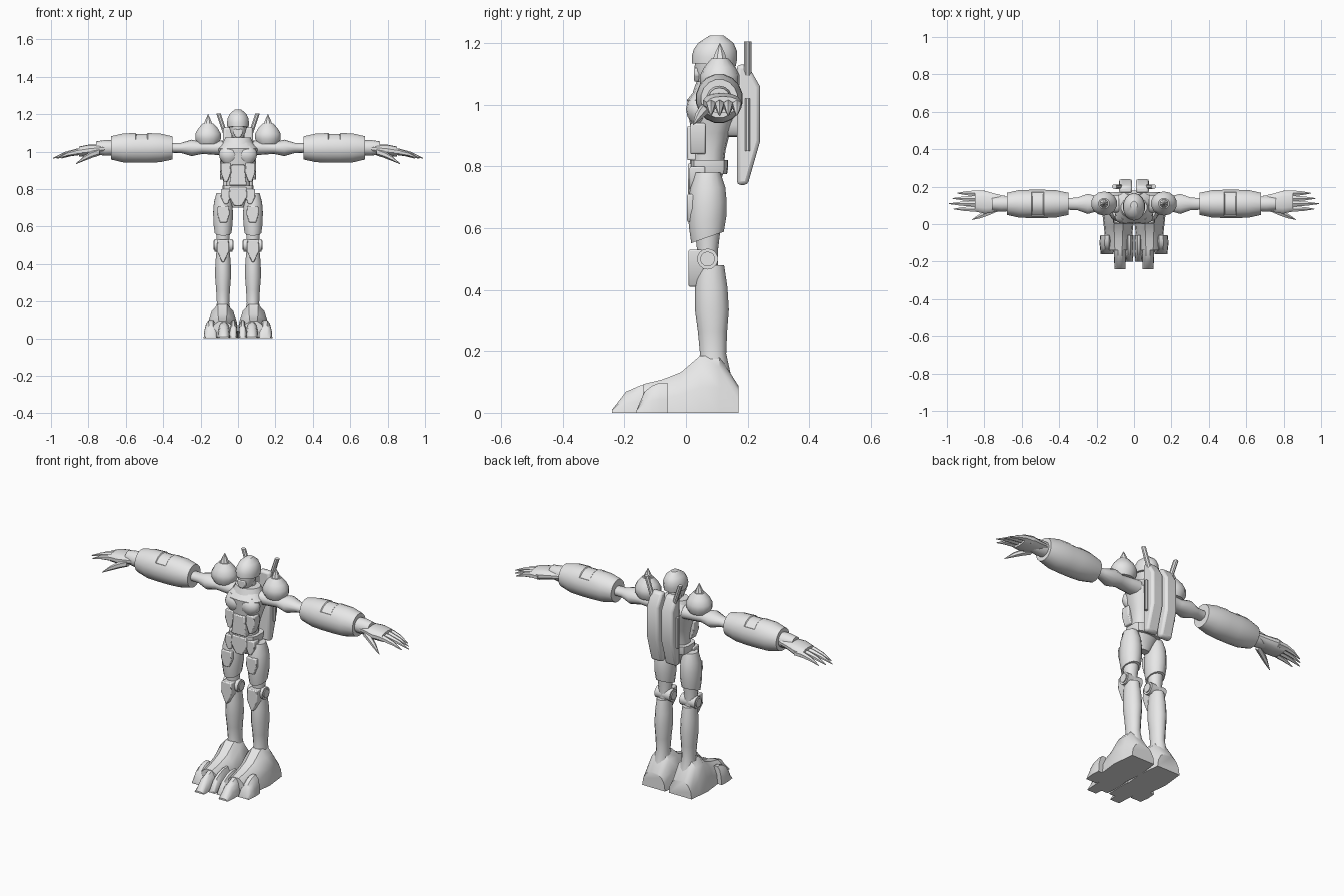
import bpy
import bmesh
import math
from mathutils import Vector

cube = bpy.data.objects.get("Cube")
if cube:
    bpy.data.objects.remove(cube)

grey = bpy.data.materials.new("light_grey")
grey.use_nodes = True
grey.diffuse_color = (.8, .8, .8, 1)
grey.node_tree.nodes["Principled BSDF"].inputs["Base Color"].default_value = grey.diffuse_color


def shade(part):
    bpy.ops.object.select_all(action="DESELECT")
    part.select_set(True)
    bpy.context.view_layer.objects.active = part
    bpy.ops.object.shade_smooth_by_angle(angle=math.radians(35))


def skin(name, rings, paired, bevel=0):
    """Bridge rings of points, close both ends and mirror paired parts."""
    bm = bmesh.new()
    rows = [[bm.verts.new(point) for point in ring] for ring in rings]
    count = len(rows[0])
    for lower, upper in zip(rows, rows[1:]):
        for i in range(count):
            j = (i + 1) % count
            bm.faces.new((lower[i], lower[j], upper[j], upper[i]))
    bm.faces.new(rows[0])
    bm.faces.new(rows[-1])
    bmesh.ops.recalc_face_normals(bm, faces=bm.faces)
    mesh = bpy.data.meshes.new(name)
    bm.to_mesh(mesh)
    bm.free()
    mesh.materials.append(grey)
    part = bpy.data.objects.new(name, mesh)
    bpy.context.collection.objects.link(part)
    shade(part)
    if bevel:
        rounding = part.modifiers.new("Bevel", "BEVEL")
        rounding.width = bevel
        rounding.segments = 2
    if paired:
        part.modifiers.new("Mirror", "MIRROR")
    return part


def limb(name, start, end, radii, aspect=1, sides=14, boxy=2, slant=0, arch=0):
    """Loft evenly spaced ovals from start to end, across the longest axis."""
    start, end = Vector(start), Vector(end)
    span = end - start
    axis = max(range(3), key=lambda k: abs(span[k]))
    across, along = [k for k in range(3) if k != axis]
    rings = []
    for step, radius in enumerate(radii):
        t = step / (len(radii) - 1)
        centre = start + span * t
        centre.z += arch * math.sin(math.pi * t)
        ring = []
        for i in range(sides):
            angle = math.tau * (i + .5) / sides
            c, s = math.cos(angle), math.sin(angle)
            point = centre.copy()
            point[across] += radius * math.copysign(abs(c) ** (2 / boxy), c)
            offset = radius * aspect * math.copysign(abs(s) ** (2 / boxy), s)
            point[along] += offset
            point[axis] += slant * offset * (1 - t)
            ring.append(point)
        rings.append(ring)
    return skin(name, rings, paired=start.x != 0)


def shield(name, centre, top, half, height, tip, front):
    """Plate facing forward, widest in the middle, with a shaped lower edge."""
    outline = [(half, top), (half * 1.1, top - height / 2), (half * tip, top - height)]
    outline = [(centre + x, z) for x, z in outline] + [(centre - x, z) for x, z in reversed(outline)]
    rings = [[(x, y, z) for x, z in outline] for y in (front, front + .05)]
    skin(name, rings, paired=centre != 0, bevel=.005)


def flat_bottomed(name, centre, half, front, back, heights, taper):
    """Loft rounded arches standing on the ground, from back to front."""
    rings = []
    for step, height in enumerate(heights):
        t = step / (len(heights) - 1)
        width = half * (1 - taper * abs(t - .4))
        ring = []
        for i in range(8):
            angle = math.pi * i / 7
            ring.append((centre + width * math.copysign(abs(math.cos(angle)) ** .8, math.cos(angle)),
                         back + (front - back) * t, height * math.sin(angle)))
        rings.append(ring)
    skin(name, rings, paired=True)


# Feet with three toes each
flat_bottomed("foot", .083, .085, -.14, .17, (.09, .19, .19, .135, .11, .095), taper=.4)
for name, centre, half, front in (("outer_toe", .145, .04, -.16), ("middle_toe", .075, .035, -.24),
                                  ("inner_toe", .025, .024, -.2)):
    flat_bottomed(name, centre, half, front, -.06, (.1, .1, .09, .07, .01), taper=.3)

# Legs
leg = .08
limb("shin", (leg, .09, .12), (leg, .08, .48), (.045, .034, .038, .044, .042, .035), aspect=1.25)
limb("knee_link", (leg, .07, .44), (leg, .07, .62), (.034, .034, .045))
limb("thigh", (leg, .07, .57), (leg, .07, .78), (.046, .053, .054, .05, .036), aspect=1.15, slant=.35)
limb("knee_disc", (.03, .07, .5), (.125, .07, .5), (.034, .034))
limb("knee_hub", (.025, .07, .5), (.13, .07, .5), (.024, .024))

# Pelvis, torso and armour plates
limb("pelvis", (0, .07, .7), (0, .07, .78), (.03, .05, .07), aspect=.75, boxy=3)
limb("belt", (0, .075, .775), (0, .075, .82), (.08, .085, .085), aspect=.73, boxy=4)
limb("torso", (0, .07, .8), (0, .095, 1.07), (.066, .067, .078, .095, .108, .06), aspect=.8, boxy=2.5)
limb("collar", (0, .09, 1.04), (0, .09, 1.075), (.085, .07), aspect=.8)
limb("chest_plate", (.048, .042, .94), (.048, .042, 1.03), (.03, .05, .056, .05, .025), aspect=.75)
for name, centre, top, half, height, tip, front in (
        ("belly_plate", 0, .93, .036, .11, 1.3, .004),
        ("groin_plate", 0, .81, .045, .1, .45, .006),
        ("mouth_guard", 0, 1.12, .023, .045, .5, .026),
        ("rib_plate", .065, .94, .025, .1, .4, .014),
        ("hip_plate", .065, .8, .025, .08, .4, .012),
        ("thigh_plate", .078, .71, .03, .09, .6, .004),
        ("knee_plate", leg, .53, .03, .12, .2, .008)):
    shield(name, centre, top, half, height, tip, front)

# Head
limb("neck", (0, .1, 1.04), (0, .1, 1.14), (.035, .035))
limb("jaw", (0, .07, 1.07), (0, .09, 1.15), (.026, .044, .05), aspect=1.2)
limb("helmet", (0, .09, 1.13), (0, .1, 1.225), (.058, .06, .057, .046, .018), aspect=1.23, slant=-.06)

# Shoulder domes with spikes
limb("shoulder_dome", (.16, .11, 1.04), (.16, .11, 1.15), (.055, .07, .07, .055, .03), aspect=.92)
limb("shoulder_spike", (.16, .11, 1.13), (.16, .11, 1.2), (.03, .018, .001), sides=8)

# Arms
arm_y, arm_z = .108, 1.02
limb("upper_arm", (.08, arm_y, arm_z), (.36, arm_y, arm_z), (.05, .045, .04, .055, .034, .032), aspect=.8)
gauntlet = limb("gauntlet", (.35, arm_y, arm_z), (.68, arm_y, arm_z),
                (.06, .074, .077, .077, .075, .06), aspect=1.05, sides=16)

# Recessed hatch on top of each gauntlet
bm = bmesh.new()
bm.from_mesh(gauntlet.data)
hatch = [face for face in bm.faces if face.normal.z > .6 and abs(face.calc_center_median().x - .515) < .02]
bmesh.ops.inset_region(bm, faces=hatch, thickness=.004, depth=-.004)
bm.to_mesh(gauntlet.data)
bm.free()
shade(gauntlet)

# Hands
limb("wrist", (.66, arm_y, arm_z), (.76, arm_y, arm_z), (.04, .042, .035))
limb("palm", (.69, .11, arm_z), (.85, .12, 1), (.042, .05, .062, .054), aspect=.5, boxy=2.4)
for i, (name, reach) in enumerate((("little", .945), ("ring", .97), ("middle", .99), ("index", .965))):
    side = .165 - i * .028
    limb(name + "_finger", (.8, side, 1), (reach, side, .965), (.018, .017, .012, .002), sides=6, arch=.012)
limb("thumb", (.74, .08, 1), (.865, .024, .936), (.02, .019, .014, .002), sides=6, arch=.008)

# Backpack pods, side rails and sword grips
pod = [(.165, .74), (.2, .74), (.24, .88), (.24, 1.06), (.2, 1.13), (.165, 1.13)]
skin("backpack_pod", [[(x, y, z) for y, z in pod] for x in (.01, .08)], paired=True, bevel=.012)
limb("backpack_mount", (0, .11, .97), (0, .18, .97), (.05, .05), aspect=1.5, boxy=4)
limb("side_rail", (.088, .2, .85), (.088, .2, 1.02), (.009, .009), sides=8)
limb("sword_grip", (.05, .2, 1.04), (.105, .2, 1.205), (.013, .013), sides=8)
